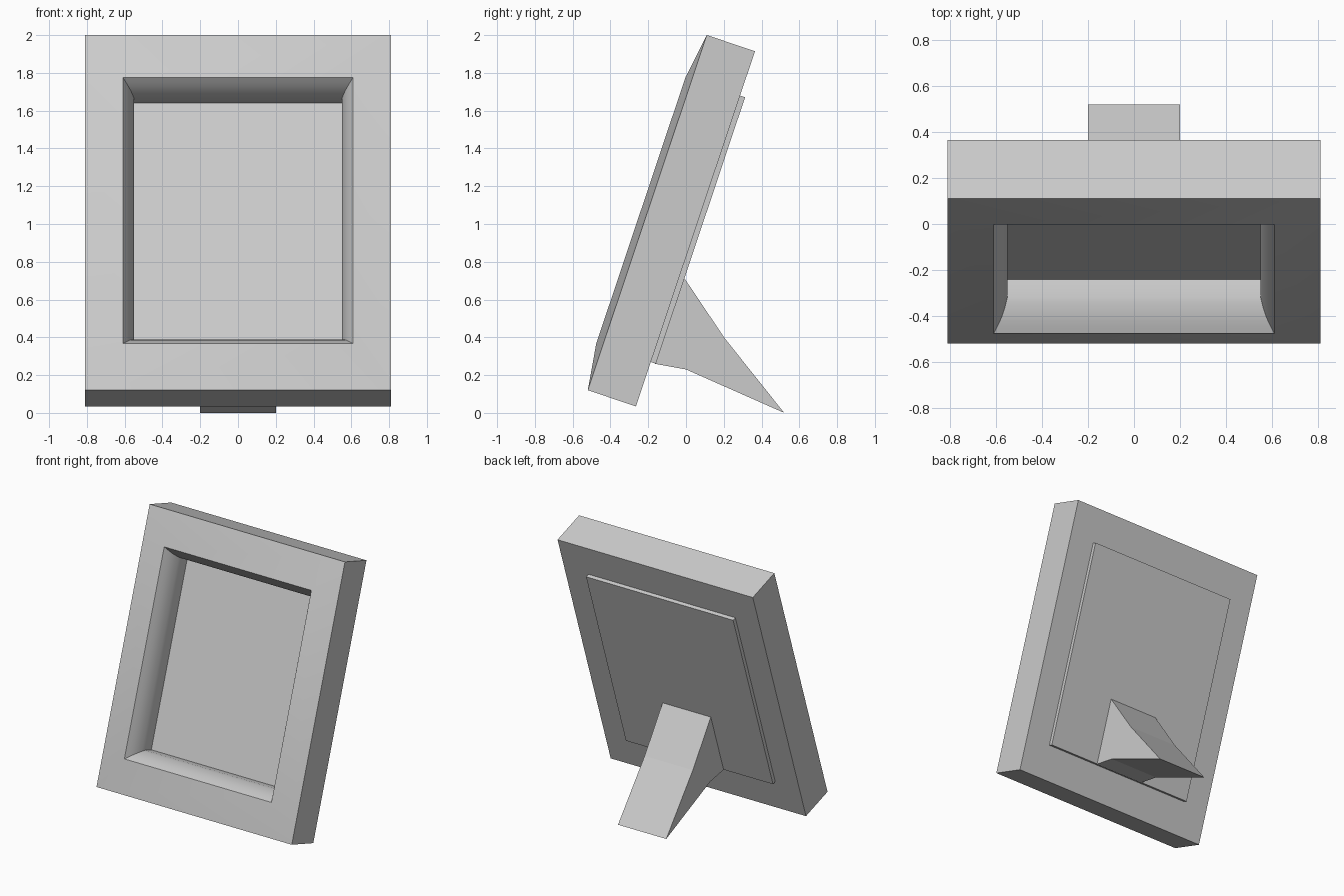
import bpy, bmesh, math
from mathutils import Vector

if "Cube" in bpy.data.objects:
    bpy.data.objects.remove(bpy.data.objects["Cube"])

TILT = math.atan2(0.63, 1.88)
S, C = math.sin(TILT), math.cos(TILT)
HX, LEN = 0.81, 1.983          # frame half width and leaning length


def lean(x, u, w):
    """u runs up the leaning front, w runs back through the frame."""
    return Vector((x, -0.52 + u * S + w * C, 0.12 + u * C - w * S))


def finish(name, bm):
    bmesh.ops.recalc_face_normals(bm, faces=bm.faces)
    me = bpy.data.meshes.new(name)
    bm.to_mesh(me)
    bm.free()
    ob = bpy.data.objects.new(name, me)
    bpy.context.collection.objects.link(ob)
    return ob


def loop(bm, ix, iu, w):
    x = HX - ix
    return [bm.verts.new(lean(*p)) for p in
            ((-x, iu, w), (x, iu, w), (x, LEN - iu, w), (-x, LEN - iu, w))]


def bridge(bm, a, b):
    n = len(a)
    for i in range(n):
        j = (i + 1) % n
        bm.faces.new((a[i], a[j], b[j], b[i]))


# Frame: mitred moulding swept round the rectangle (inset x, inset u, depth)
profile = [(0, 0, 0), (0.20, 0.248, -0.036)]
STEPS = 6
for i in range(1, STEPS + 1):
    t = i / STEPS
    bulge = 0.008 * math.sin(math.pi * t)
    profile.append((0.20 + 0.06 * t + bulge, 0.248 + 0.07 * t + bulge,
                    -0.036 + 0.144 * t - bulge * 0.4))
profile += [(0.26, 0.318, 0.187), (0.20, 0.248, 0.187),
            (0.20, 0.248, 0.269), (0, 0, 0.269)]
bm = bmesh.new()
rings = [loop(bm, *p) for p in profile]
for k in range(len(rings)):
    bridge(bm, rings[k], rings[(k + 1) % len(rings)])
frame = finish("frame", bm)
bpy.context.view_layer.objects.active = frame
frame.select_set(True)
bpy.ops.object.shade_smooth_by_angle(angle=math.radians(25))

# Backing panel: its front is the picture surface
bm = bmesh.new()
front = loop(bm, 0.20, 0.248, 0.187)
back = loop(bm, 0.20, 0.248, 0.297)
bm.faces.new(front)
bm.faces.new(back)
bridge(bm, front, back)
finish("backing_panel", bm)

# Rear stand: side outline extruded across x
outline = [(-0.01, 0.715), (0.0, 0.70), (0.205, 0.395), (0.52, 0.0),
           (0.0, 0.23), (-0.165, 0.26)]
bm = bmesh.new()
sides = [[bm.verts.new((x, y, z)) for y, z in outline] for x in (-0.2, 0.2)]
for s in sides:
    bm.faces.new(s)
bridge(bm, *sides)
finish("rear_stand", bm)
